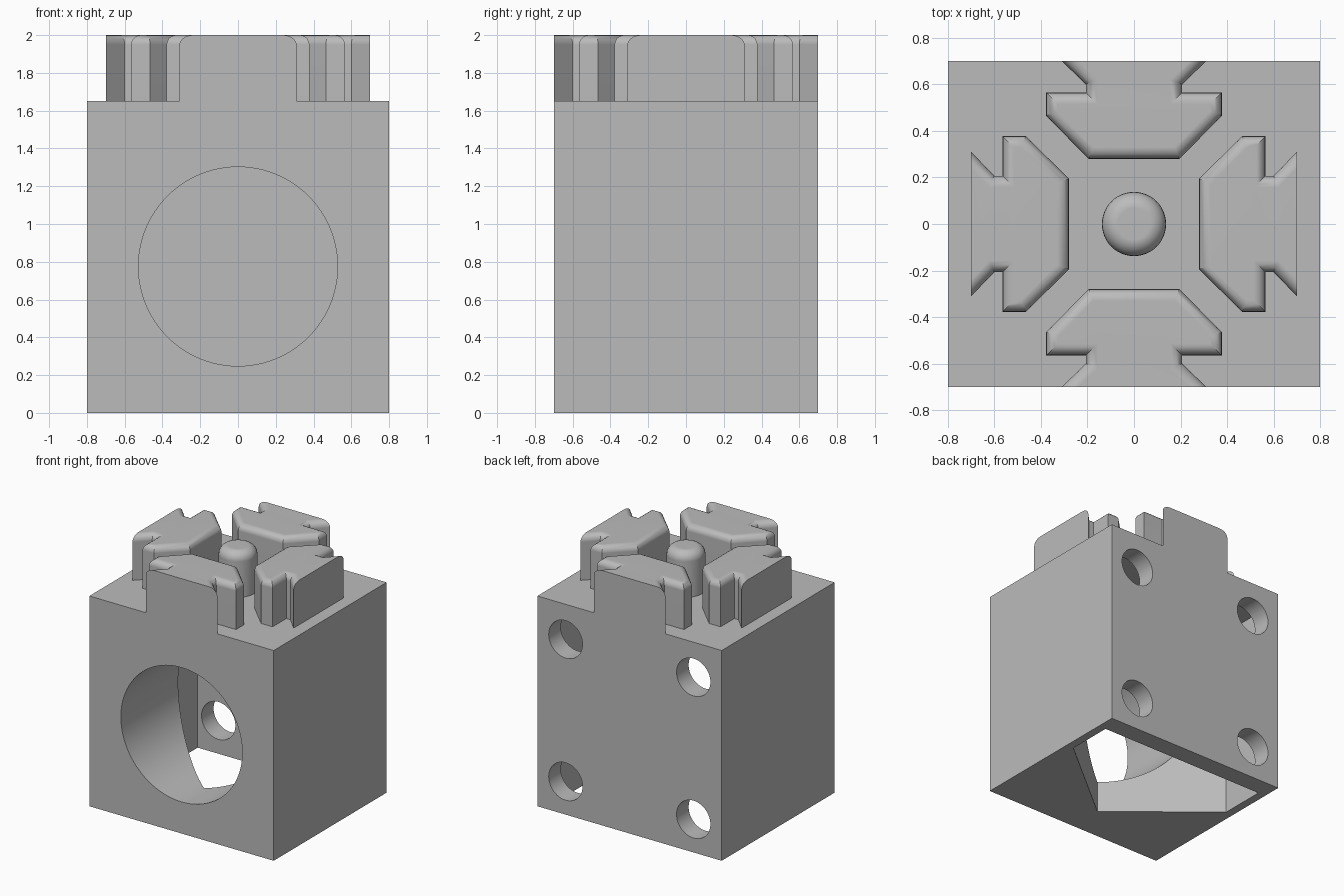
import bpy, bmesh, math
from mathutils import Matrix, Vector

if "Cube" in bpy.data.objects:
    bpy.data.objects.remove(bpy.data.objects["Cube"])

W, D, H, TOP = 0.8, 0.7, 1.65, 2.0      # half width, half depth, body height, full height

grey = bpy.data.materials.new("plain_grey")
grey.use_nodes = True
COLOUR = (0.5, 0.5, 0.5, 1)
grey.diffuse_color = COLOUR
grey.node_tree.nodes["Principled BSDF"].inputs["Base Color"].default_value = COLOUR


def finish(name, bm):
    bmesh.ops.recalc_face_normals(bm, faces=bm.faces)
    mesh = bpy.data.meshes.new(name)
    bm.to_mesh(mesh)
    bm.free()
    mesh.materials.append(grey)
    obj = bpy.data.objects.new(name, mesh)
    bpy.context.collection.objects.link(obj)
    return obj


def extrude(outline, z0, z1):
    """Prism from a flat outline."""
    bm = bmesh.new()
    base = bm.faces.new([bm.verts.new((x, y, z0)) for x, y in outline])
    new = bmesh.ops.extrude_face_region(bm, geom=[base])["geom"]
    bmesh.ops.translate(bm, vec=(0, 0, z1 - z0),
                        verts=[v for v in new if isinstance(v, bmesh.types.BMVert)])
    return bm


def bore(name, x, z, radius, y0, y1, sides):
    """Cylinder along y, used for cutting."""
    bm = bmesh.new()
    bmesh.ops.create_cone(bm, cap_ends=True, segments=sides, radius1=radius,
                          radius2=radius, depth=y1 - y0)
    bm.transform(Matrix.Translation((x, (y0 + y1) / 2, z)) @ Matrix.Rotation(math.pi / 2, 4, 'X'))
    return finish(name, bm)


def combine(target, tool, operation):
    bpy.context.view_layer.objects.active = target
    mod = target.modifiers.new("combine", 'BOOLEAN')
    mod.operation, mod.solver, mod.object = operation, 'EXACT', tool
    bpy.ops.object.modifier_apply(modifier=mod.name)
    bpy.data.objects.remove(tool)


def smooth(obj):
    bpy.ops.object.select_all(action='DESELECT')
    obj.select_set(True)
    bpy.context.view_layer.objects.active = obj
    bpy.ops.object.shade_smooth_by_angle(angle=math.radians(30))
    mod = obj.modifiers.new("even_shading", 'WEIGHTED_NORMAL')
    mod.keep_sharp = True


# Body block
body = finish("body", extrude([(-W, -D), (W, -D), (W, D), (-W, D)], 0, H))

# Five-sided cavity, open underneath
pocket = [(0.735, 0.55), (0.735, 0.18), (0, -0.42), (-0.735, 0.18), (-0.735, 0.55)]
combine(body, finish("pocket_cutter", extrude(pocket, -0.1, 1.53)), 'DIFFERENCE')

# Large round opening in the front, reaching into the cavity
combine(body, bore("opening_cutter", 0, 0.775, 0.527, -0.8, 0.3, 96), 'DIFFERENCE')

# Four bolt holes through the back wall
for x in (-0.555, 0.555):
    for z in (0.26, 1.375):
        combine(body, bore("bolt_cutter", x, z, 0.147, 0.45, 0.8, 48), 'DIFFERENCE')

# Four lugs with rounded top edges, the outer edge left square
half = [(0.31, -D), (0.207, -0.6), (0.207, -0.565), (0.378, -0.565), (0.378, -0.465), (0.195, -0.28)]
outline = half + [(-x, y) for x, y in reversed(half)]
for quarter in range(4):
    bm = extrude(outline, H - 0.05, TOP)
    rim = [e for e in bm.edges
           if all(v.co.z > TOP - 0.001 for v in e.verts)
           and not all(v.co.y < -D + 0.001 for v in e.verts)]
    bmesh.ops.bevel(bm, geom=rim, offset=0.05, segments=5, profile=0.5,
                    affect='EDGES', clamp_overlap=False)
    bm.transform(Matrix.Rotation(quarter * math.pi / 2, 4, 'Z'))
    # Snap the outer face so it lies flush with the block
    for v in bm.verts:
        v.co = Vector([round(c, 5) for c in v.co])
    combine(body, finish("lug", bm), 'UNION')
smooth(body)

# Centre pin with a rounded top
R, F = 0.138, 0.07
bm = bmesh.new()
bmesh.ops.create_cone(bm, cap_ends=True, segments=48, radius1=R, radius2=R, depth=TOP - H,
                      matrix=Matrix.Translation((0, 0, (TOP + H) / 2)))
bmesh.ops.bevel(bm, geom=[e for e in bm.edges if all(v.co.z > TOP - 0.001 for v in e.verts)],
                offset=F, segments=6, profile=0.5, affect='EDGES')
smooth(finish("centre_pin", bm))
